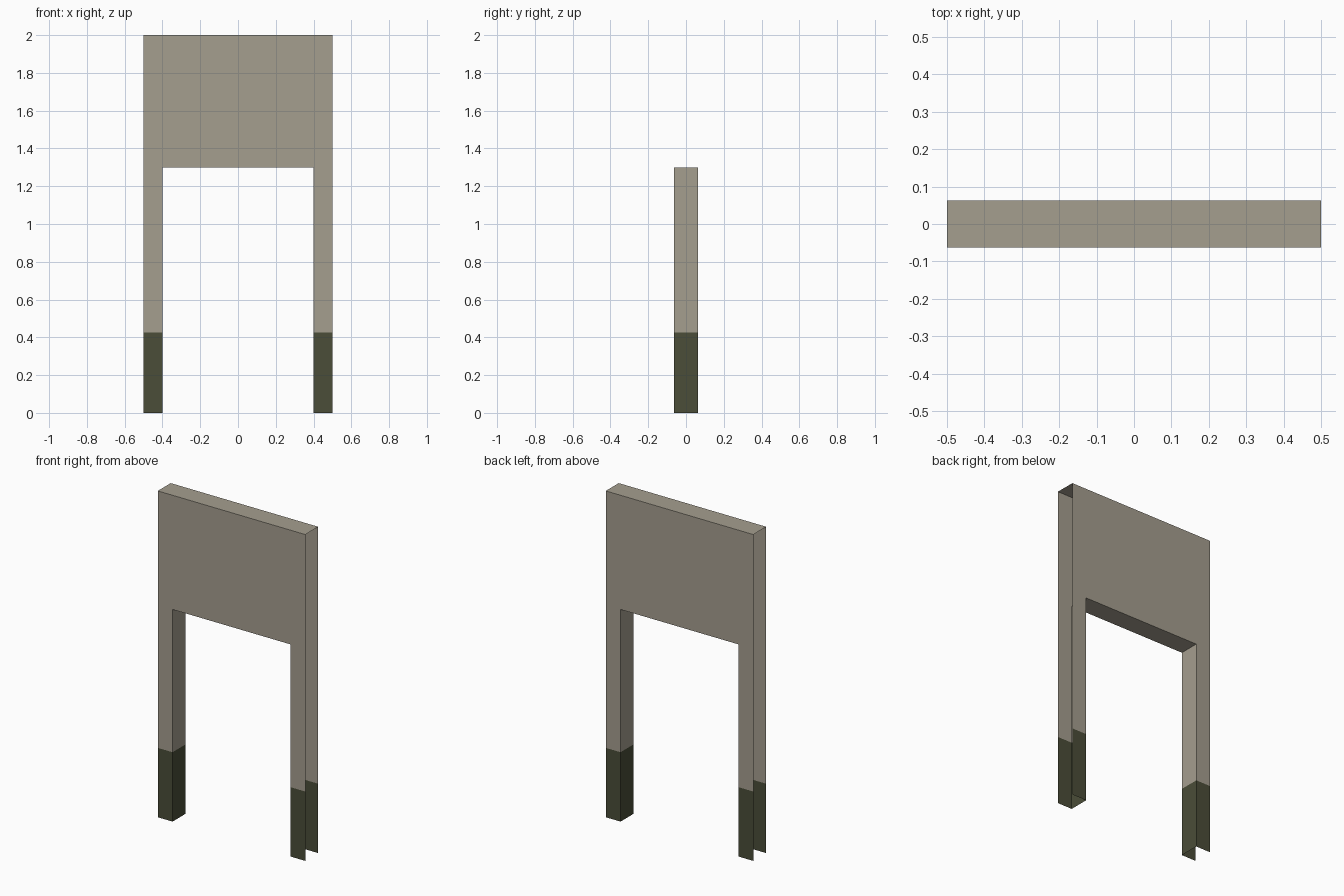
import bpy, bmesh

if "Cube" in bpy.data.objects:
    bpy.data.objects.remove(bpy.data.objects["Cube"])

W, INNER, D = 0.5, 0.4, 0.0625      # half width, half opening, half depth
TOP, OPEN, BAND = 2.0, 1.3, 0.425   # top, opening height, dark foot height


def material(name, rgb):
    m = bpy.data.materials.new(name)
    m.diffuse_color = (*rgb, 1.0)
    m.use_nodes = True
    m.node_tree.nodes["Principled BSDF"].inputs["Base Color"].default_value = m.diffuse_color
    return m


# Arch outline, extruded front to back
right = [(INNER, OPEN), (INNER, 0), (W, 0), (W, TOP)]
outline = right + [(-x, z) for x, z in reversed(right)]
bm = bmesh.new()
front = bm.faces.new([bm.verts.new((x, -D, z)) for x, z in outline])
ext = bmesh.ops.extrude_face_region(bm, geom=[front], use_keep_orig=True)
moved = [g for g in ext["geom"] if isinstance(g, bmesh.types.BMVert)]
bmesh.ops.translate(bm, verts=moved, vec=(0, 2 * D, 0))
bmesh.ops.recalc_face_normals(bm, faces=bm.faces)

# The shell is open at its outer sides and under the feet
open_faces = [f for f in bm.faces
              if all(abs(abs(v.co.x) - W) < 1e-4 for v in f.verts)
              and abs(f.normal.x) > 0.9
              or all(v.co.z < 1e-4 for v in f.verts)]
bmesh.ops.delete(bm, geom=open_faces, context='FACES')

# Cut the dark feet and colour by height
bmesh.ops.bisect_plane(bm, geom=bm.verts[:] + bm.edges[:] + bm.faces[:],
                       plane_co=(0, 0, BAND), plane_no=(0, 0, 1))
for f in bm.faces:
    f.material_index = int(f.calc_center_bounds().z < BAND)

mesh = bpy.data.meshes.new("sign_frame")
bm.to_mesh(mesh)
bm.free()
mesh.materials.append(material("weathered beige", (0.376, 0.342, 0.275)))
mesh.materials.append(material("dark olive", (0.069, 0.074, 0.040)))
bpy.context.collection.objects.link(bpy.data.objects.new("sign_frame", mesh))
